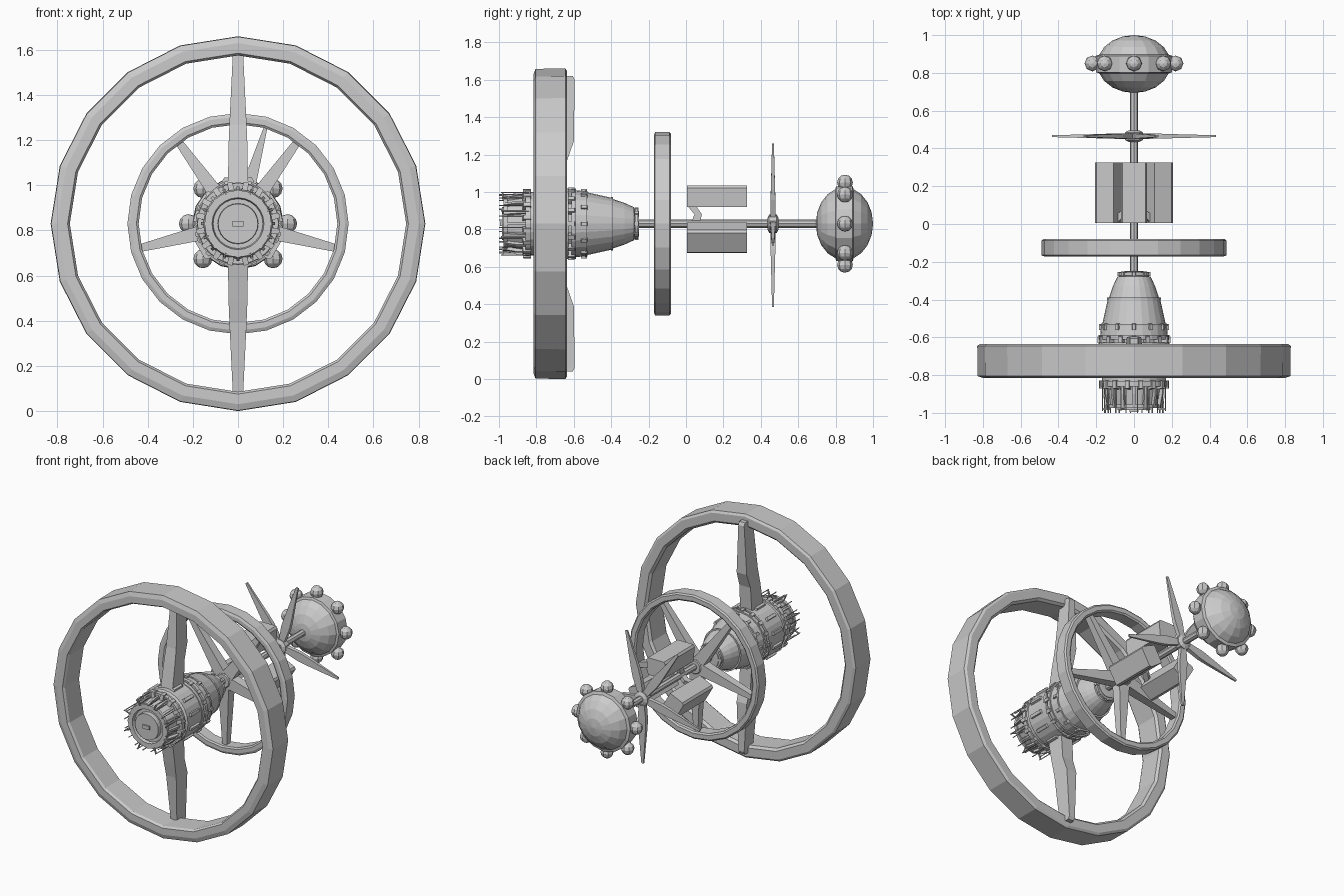
import bpy, bmesh, math
from mathutils import Matrix, Vector

if "Cube" in bpy.data.objects:
    bpy.data.objects.remove(bpy.data.objects["Cube"])

C = 0.83  # height of the main axis, which runs along y


def finish(name, bm):
    bmesh.ops.recalc_face_normals(bm, faces=bm.faces)
    me = bpy.data.meshes.new(name)
    bm.to_mesh(me)
    bm.free()
    ob = bpy.data.objects.new(name, me)
    bpy.context.collection.objects.link(ob)
    return ob


def polar(a, u, r, y):
    # angle measured clockwise from straight up, u = sideways offset
    return Vector((r * math.sin(a) + u * math.cos(a), y, C + r * math.cos(a) - u * math.sin(a)))


def lathe(name, profile, n, closed=False):
    """Revolve (radius, y) points about the main axis."""
    bm = bmesh.new()
    rows = [[bm.verts.new(polar(2 * math.pi * i / n, 0, r, y)) for i in range(n)] for r, y in profile]
    pairs = list(zip(rows, rows[1:])) + ([(rows[-1], rows[0])] if closed else [])
    for p, q in pairs:
        for i in range(n):
            j = (i + 1) % n
            bm.faces.new((p[i], p[j], q[j], q[i]))
    if not closed:
        bm.faces.new(rows[0])
        bm.faces.new(rows[-1])
    return finish(name, bm)


def beams(name, sections, degrees):
    """Radial beams lofted through (radius, half width, y0, y1) sections."""
    bm = bmesh.new()
    for d in degrees:
        a = math.radians(d)
        rows = [[bm.verts.new(polar(a, u, r, y)) for u, y in ((-w, y0), (w, y0), (w, y1), (-w, y1))]
                for r, w, y0, y1 in sections]
        for p, q in zip(rows, rows[1:]):
            for i in range(4):
                j = (i + 1) % 4
                bm.faces.new((p[i], p[j], q[j], q[i]))
        bm.faces.new(rows[0])
        bm.faces.new(rows[-1])
    return finish(name, bm)


def around(n, offset=0):
    return [offset + 360 * i / n for i in range(n)]


# large outer ring and its two bent spokes
lathe("large_ring", [(.80, -.815), (.828, -.805), (.83, -.645), (.815, -.635), (.76, -.635),
                     (.745, -.65), (.745, -.80), (.755, -.815)], 20, True)
beams("large_ring_spokes", [(.12, .045, -.78, -.65), (.34, .042, -.74, -.635), (.44, .038, -.72, -.60),
                            (.77, .022, -.69, -.595), (.79, .022, -.68, -.605)], (0, 180))

# smaller ring with five spokes
lathe("small_ring", [(.475, -.172), (.49, -.165), (.49, -.088), (.48, -.08), (.45, -.08),
                     (.44, -.088), (.44, -.165), (.45, -.172)], 24, True)
beams("small_ring_spokes", [(.02, .042, -.16, -.09), (.445, .017, -.145, -.105)], (36, 104, 180, -104, -36))
lathe("small_ring_hub", [(.045, -.165), (.055, -.155), (.055, -.095), (.045, -.085)], 12)

# central boom
lathe("boom", [(.022, -.3), (.022, .72)], 8)

# three storage boxes and their struts
boxes = beams("storage_boxes", [(.09, .06, .005, .325), (.19, .07, .005, .325), (.205, .06, .005, .325)], (0, 120, 240))
beams("box_struts", [(.01, .012, .03, .075), (.05, .012, .045, .085), (.10, .012, .005, .05)], (0, 120, 240))

# fan of blades
beams("fan_blades", [(.02, .018, .45, .48), (.14, .03, .452, .478), (.2, .028, .454, .476),
                     (.445, .008, .46, .47)], (16, 104, 180, -104, -36))
lathe("fan_hub", [(.03, .435), (.05, .445), (.05, .485), (.03, .495)], 10)

# domed front habitat with an equatorial band
dome = [(.195 * math.sin(t), .847 - .153 * math.cos(t)) for t in [math.pi * k / 10 for k in range(11)]]
dome[0], dome[-1] = (.003, .694), (.003, 1.0)
lathe("dome", dome, 16)
lathe("dome_band", [(.175, .795), (.20, .803), (.203, .89), (.175, .90)], 16)

# eight pods round the dome
bm = bmesh.new()
for d in around(8):
    bmesh.ops.create_uvsphere(bm, u_segments=8, v_segments=6, radius=.042,
                              matrix=Matrix.Translation(polar(math.radians(d), 0, .22, .85)))
finish("dome_pods", bm)

# engine body with stepped rear
lathe("engine_body", [(.05, -.25), (.068, -.252), (.072, -.275), (.088, -.278), (.112, -.33), (.132, -.39),
                      (.138, -.395), (.168, -.53), (.173, -.532), (.18, -.60), (.165, -.605), (.165, -.63),
                      (.183, -.635), (.183, -.80), (.17, -.81), (.17, -.85), (.155, -.855), (.138, -.96),
                      (.130, -.975), (.115, -.975), (.11, -.955), (.09, -.955), (.088, -.985), (.003, -.985)], 24)

# engine hoops
for name, r, y, w in (("hoop_nose", .082, -.265, .008), ("hoop_front", .142, -.395, .006), ("hoop_mid", .178, -.535, .006),
                      ("hoop_waist", .188, -.60, .012), ("hoop_shoulder", .188, -.64, .012),
                      ("hoop_rear", .18, -.845, .014), ("hoop_tail", .148, -.965, .01)):
    lathe(name, [(r - .022, y - w), (r, y - w), (r, y + w), (r - .022, y + w)], 24, True)

# clips, ribs and thin wires around the engine
beams("nose_clips", [(.06, .012, -.275, -.255), (.088, .009, -.275, -.255)], around(8))
beams("mid_clips", [(.16, .012, -.565, -.525), (.185, .009, -.56, -.53)], around(12))
beams("waist_clips", [(.15, .014, -.635, -.59), (.194, .011, -.63, -.595)], around(16))
beams("belt_clips", [(.16, .014, -.78, -.67), (.195, .01, -.77, -.68)], around(12, 15))
beams("rear_clips", [(.15, .014, -.875, -.825), (.187, .011, -.87, -.83)], around(16, 11.25))
beams("tail_ribs", [(.12, .009, -.975, -.85), (.15, .007, -.975, -.85), (.165, .007, -.90, -.85)], around(16))
beams("tail_wires", [(.155, .0025, -1.0, -.86), (.160, .0025, -1.0, -.86)], around(16, 7))
beams("side_wires", [(.178, .003, -.99, -.84), (.182, .003, -.99, -.84)], around(8, 22.5))
beams("wire_stubs", [(.14, .003, -.985, -.975), (.182, .003, -.985, -.975)], around(8, 22.5))
beams("tail_plate", [(-.012, .025, -.995, -.97), (.012, .025, -.995, -.97)], (0,))
